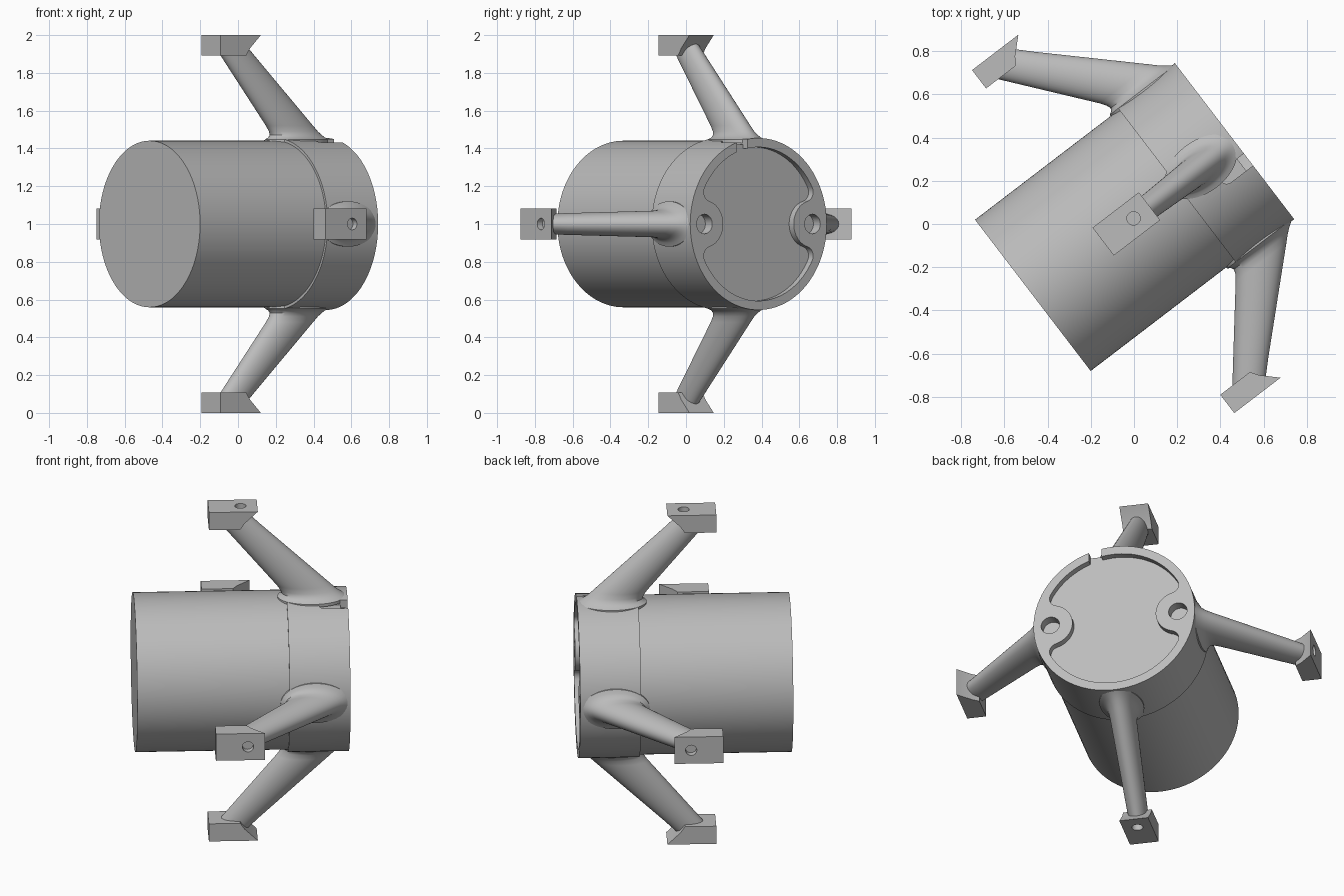
import bpy
import bmesh
from math import sin, cos, pi, acos, atan2, radians
from mathutils import Matrix, Vector

if "Cube" in bpy.data.objects:
    bpy.data.objects.remove(bpy.data.objects["Cube"])

# One plain grey for the whole casting
grey = bpy.data.materials.new("plain grey")
grey.use_nodes = True
colour = (0.5, 0.5, 0.5, 1)
grey.diffuse_color = colour
grey.node_tree.nodes["Principled BSDF"].inputs["Base Color"].default_value = colour

# Working frame: barrel axis is x through the origin, then turned and lifted
PLACE = (Matrix.Translation((0, 0, 1)) @ Matrix.Rotation(radians(37.4), 4, 'Z')
         @ Matrix.Translation((0, 0.022, 0)))
FRONT, SEAM, BACK = -0.573, 0.267, 0.603
BODY_R, COLLAR_R, RECESS_R = 0.441, 0.455, 0.407


def loft(name, rings, matrix=Matrix()):
    """Skin a list of equal-length point rings and close both ends."""
    bm = bmesh.new()
    rows = [[bm.verts.new(p) for p in ring] for ring in rings]
    n = len(rows[0])
    for a, b in zip(rows, rows[1:]):
        for i in range(n):
            j = (i + 1) % n
            bm.faces.new((a[i], a[j], b[j], b[i]))
    bm.faces.new(rows[0][::-1])
    bm.faces.new(rows[-1])
    bmesh.ops.recalc_face_normals(bm, faces=bm.faces)
    mesh = bpy.data.meshes.new(name)
    bm.to_mesh(mesh)
    bm.free()
    mesh.materials.append(grey)
    obj = bpy.data.objects.new(name, mesh)
    bpy.context.collection.objects.link(obj)
    obj.matrix_world = PLACE @ matrix
    return obj


def prism(name, outline, depth, matrix=Matrix()):
    """Extrude an outline by a vector."""
    d = Vector(depth)
    return loft(name, [outline, [Vector(p) + d for p in outline]], matrix)


def arc(cx, cy, r, a0, a1, n):
    return [(cx + r * cos(a0 + (a1 - a0) * i / n),
             cy + r * sin(a0 + (a1 - a0) * i / n)) for i in range(n + 1)]


def circle(r, n=96):
    return arc(0, 0, r, 0, 2 * pi, n)[:-1]


def disc(name, r, x0, x1, y=0, n=96):
    return prism(name, [(x0, y + a, b) for a, b in circle(r, n)], (x1 - x0, 0, 0))


def cut(obj, cutters):
    bpy.context.view_layer.objects.active = obj
    for cutter in cutters:
        cutter.hide_render = True
        mod = obj.modifiers.new("cut", 'BOOLEAN')
        mod.operation = 'DIFFERENCE'
        mod.solver = 'EXACT'
        mod.object = cutter
        bpy.ops.object.modifier_apply(modifier=mod.name)
        bpy.data.objects.remove(cutter)


def smooth(obj):
    bpy.ops.object.select_all(action='DESELECT')
    obj.select_set(True)
    bpy.context.view_layer.objects.active = obj
    bpy.ops.object.shade_smooth_by_angle(angle=radians(35))


# Barrel and wider rear collar
parts = [disc("barrel", BODY_R, FRONT, SEAM)]
collar = disc("rear_collar", COLLAR_R, SEAM, BACK)
parts.append(collar)

# Recess outline: a circle bitten by two rounded screw bosses
LOBE_X, LOBE_R, FILLET = 0.36, 0.125, 0.05
d, e = RECESS_R - FILLET, LOBE_R + FILLET
th = acos((d * d + LOBE_X ** 2 - e * e) / (2 * d * LOBE_X))
fx, fy = d * cos(th), d * sin(th)
to_lobe = atan2(-fy, LOBE_X - fx)
quarter = arc(LOBE_X, 0, LOBE_R, pi, to_lobe + pi, 10)
quarter += arc(fx, fy, FILLET, to_lobe, th, 10)[1:]
quarter += arc(0, 0, RECESS_R, th, pi / 2, 20)[1:]
half = quarter + [(-x, y) for x, y in quarter[-2::-1]]
outline = half + [(x, -y) for x, y in half[-2:0:-1]]
FLOOR = BACK - 0.04
recess = prism("recess_cutter", [(FLOOR, a, b) for a, b in outline], (0.1, 0, 0))

# Screw holes, the rim gap and the shallow round-ended slot on top
holes = [disc("hole_cutter", 0.052, BACK - 0.06, BACK + 0.05, s * LOBE_X, 32)
         for s in (-1, 1)]
SLOT_Y, SLOT_W = -0.107, 0.035
gap = prism("gap_cutter", [(FLOOR, SLOT_Y + s * SLOT_W, z)
                           for s, z in ((-1, 0.36), (1, 0.36), (1, 0.5), (-1, 0.5))],
            (0.1, 0, 0))
slot_line = arc(0.475, SLOT_Y, SLOT_W, pi / 2, 3 * pi / 2, 12)
slot_line += [(0.7, SLOT_Y - SLOT_W), (0.7, SLOT_Y + SLOT_W)]
slot = prism("slot_cutter", [(a, b, 0.42) for a, b in slot_line], (0, 0, 0.1))
cut(collar, [recess] + holes + [gap, slot])

# Four raked legs: height, centre, half length and half width of each section
SECTIONS = [(0.96, -0.04, 0.09, 0.048), (0.89, 0.015, 0.105, 0.056),
            (0.52, 0.36, 0.148, 0.07), (0.49, 0.386, 0.153, 0.074),
            (0.47, 0.402, 0.162, 0.084), (0.457, 0.408, 0.175, 0.1),
            (0.448, 0.408, 0.19, 0.12), (0.43, 0.408, 0.19, 0.12)]
FOOT = [(-0.163, 1), (0.107, 1), (0.035, 0.93), (0.01, 0.893), (-0.163, 0.893)]
FOOT_W = 0.081

for k, side in enumerate(("top", "right", "bottom", "left")):
    turn = Matrix.Rotation(k * pi / 2, 4, 'X')
    parts.append(loft(side + "_leg", [[(c + a * hl, b * hw, z) for a, b in circle(1, 40)]
                                      for z, c, hl, hw in SECTIONS], turn))
    foot = prism(side + "_foot", [(x, -FOOT_W, z) for x, z in FOOT],
                 (0, 2 * FOOT_W, 0), turn)
    bore = prism("bore_cutter", [(0.014 + a, b, 0.965) for a, b in circle(0.031, 24)],
                 (0, 0, 0.1), turn)
    cut(foot, [bore])
    parts.append(foot)

for part in parts:
    smooth(part)
